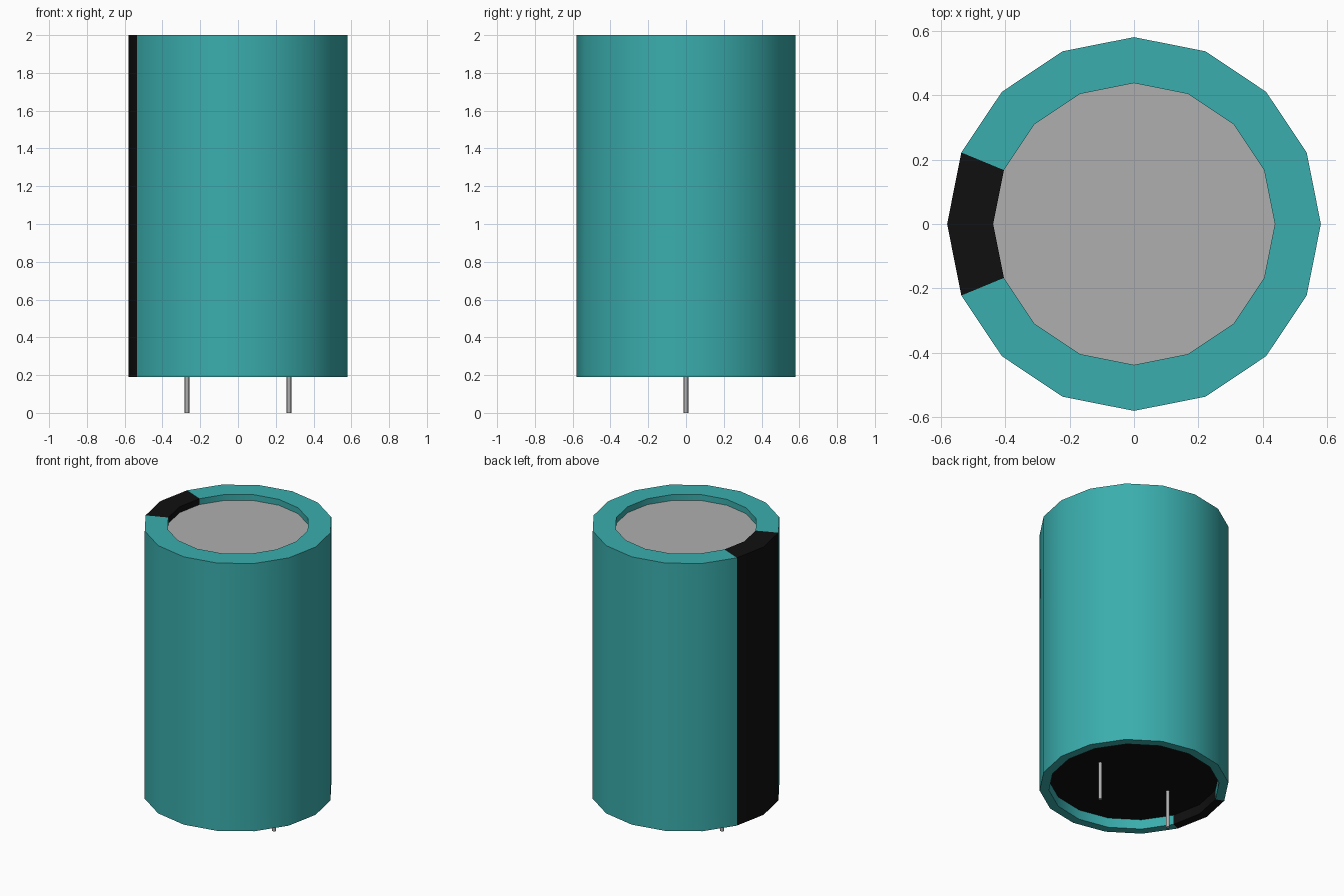
import bpy, bmesh, math

cube = bpy.data.objects.get("Cube")
if cube:
    bpy.data.objects.remove(cube, do_unlink=True)

SIDES = 16
R_OUT, R_TOP, R_BASE = 0.58, 0.437, 0.523   # outer wall, top opening, bottom opening
Z_LOW, Z_HIGH = 0.19, 2.0
Z_CAP, Z_PLUG = 1.96, 0.255                 # recessed top and bottom surfaces


def material(name, rgb):
    m = bpy.data.materials.new(name)
    m.use_nodes = True
    m.diffuse_color = (*rgb, 1)
    m.node_tree.nodes["Principled BSDF"].inputs["Base Color"].default_value = (*rgb, 1)
    return m


teal = material("teal sleeve", (0.043, 0.42, 0.42))
black = material("black", (0.005, 0.005, 0.005))
grey = material("grey metal", (0.43, 0.43, 0.43))


def add_object(name, bm, mats):
    me = bpy.data.meshes.new(name)
    bm.to_mesh(me)
    bm.free()
    for m in mats:
        me.materials.append(m)
    ob = bpy.data.objects.new(name, me)
    bpy.context.collection.objects.link(ob)
    return ob


def smooth(ob):
    bpy.ops.object.select_all(action='DESELECT')
    ob.select_set(True)
    bpy.context.view_layer.objects.active = ob
    bpy.ops.object.shade_smooth_by_angle(angle=math.radians(35))


def ring(bm, r, z):
    return [bm.verts.new((r * math.cos(a), r * math.sin(a), z))
            for a in (2 * math.pi * i / SIDES for i in range(SIDES))]


# Sleeve: profile from the top recess, over the rim, down the wall, into the base
bm = bmesh.new()
profile = [(R_TOP, Z_CAP), (R_TOP, Z_HIGH), (R_OUT, Z_HIGH),
           (R_OUT, Z_LOW), (R_BASE, Z_LOW), (R_BASE, Z_PLUG)]
rings = [ring(bm, r, z) for r, z in profile]
for upper, lower in zip(rings, rings[1:]):
    for i in range(SIDES):
        j = (i + 1) % SIDES
        f = bm.faces.new((upper[i], lower[i], lower[j], upper[j]))
        # Polarity stripe covers the two facets facing -x
        f.material_index = 1 if i in (SIDES // 2 - 1, SIDES // 2) else 0
smooth(add_object("sleeve", bm, [teal, black]))


# Recessed end discs
def disc(name, r, z, mat, up):
    bm = bmesh.new()
    verts = ring(bm, r, z)
    bm.faces.new(verts if up else verts[::-1])
    add_object(name, bm, [mat])


disc("top_cap", R_TOP, Z_CAP, grey, True)
disc("bottom_plug", R_BASE, Z_PLUG, black, False)

# Wire leads
for side, x in (("left", 0.27), ("right", -0.27)):
    bm = bmesh.new()
    bmesh.ops.create_cone(bm, cap_ends=True, segments=12, radius1=0.012,
                          radius2=0.012, depth=Z_PLUG)
    bmesh.ops.translate(bm, verts=bm.verts, vec=(x, 0, Z_PLUG / 2))
    smooth(add_object(side + "_lead", bm, [grey]))
